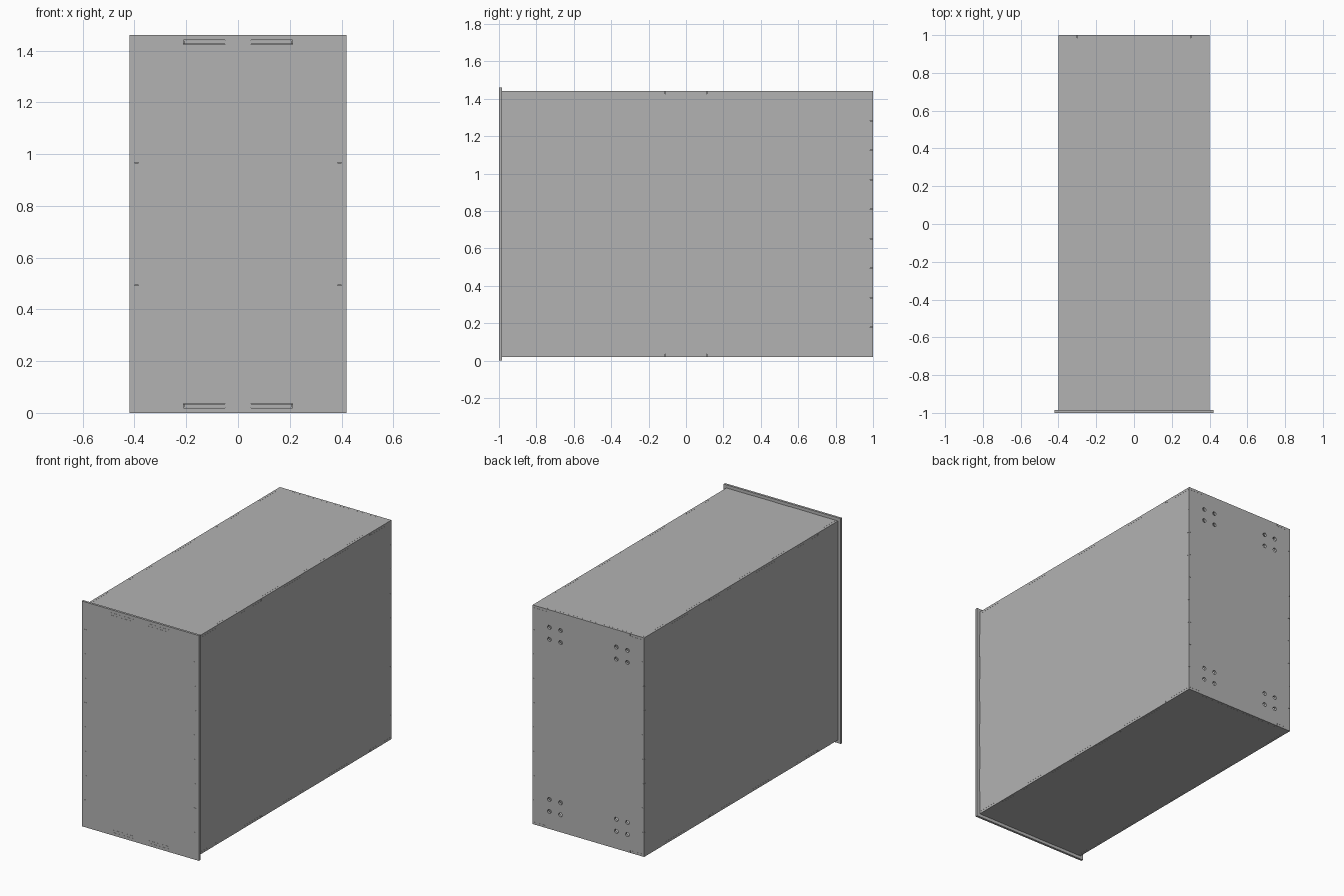
import bpy
import bmesh
from mathutils import Matrix, Vector

cube = bpy.data.objects.get("Cube")
if cube:
    bpy.data.objects.remove(cube)

grey = bpy.data.materials.new("board grey")
grey.use_nodes = True
colour = (0.45, 0.45, 0.45, 1)
grey.diffuse_color = colour
grey.node_tree.nodes["Principled BSDF"].inputs["Base Color"].default_value = colour

T = 0.015           # board thickness
W, D = 0.4, 1.0     # half width and half depth
Z0, Z1 = 0.02, 1.44  # body bottom and top
KERF = 0.0005


def add_box(bm, lo, hi, grow=0):
    lo, hi = Vector(lo), Vector(hi)
    size = hi - lo + Vector((2 * grow,) * 3)
    bmesh.ops.create_cube(bm, size=1, matrix=Matrix.Translation((lo + hi) / 2) @ Matrix.Diagonal(size.to_4d()))


def make_object(name, bm):
    mesh = bpy.data.meshes.new(name)
    bm.to_mesh(mesh)
    bm.free()
    obj = bpy.data.objects.new(name, mesh)
    bpy.context.collection.objects.link(obj)
    return obj


# Board extents
boards = {
    "front_panel": ((-0.42, -D, 0), (0.42, T - D, 1.46)),
    "back_panel": ((-W, D - T, Z0), (W, D, Z1)),
    "left_side": ((W - T, -D, Z0), (W, D, Z1)),
    "right_side": ((-W, -D, Z0), (T - W, D, Z1)),
    "top_panel": ((-W, -D, Z1 - T), (W, D, Z1)),
    "bottom_panel": ((-W, -D, Z0), (W, D, Z0 + T)),
}
cutters = {name: bmesh.new() for name in boards}


# Finger joint: along the shared edge the two boards are notched in turn
def joint(first, second, axis, stops):
    lo = [max(p) for p in zip(boards[first][0], boards[second][0])]
    hi = [min(p) for p in zip(boards[first][1], boards[second][1])]
    for i, (a, b) in enumerate(zip(stops, stops[1:])):
        lo[axis], hi[axis] = a, b
        add_box(cutters[second if i % 2 else first], lo, hi, KERF)


def spaced(a, b, n):
    return [a + (b - a) * i / n for i in range(n + 1)]


upright = spaced(Z0, Z1, 9)
deep = spaced(-D, D, 9)
for side in ("left_side", "right_side"):
    joint(side, "front_panel", 2, upright)
    joint("back_panel", side, 2, upright)
for flat in ("top_panel", "bottom_panel"):
    joint(flat, "front_panel", 0, [-W, -0.21, -0.05, 0.05, 0.21, W])
    joint("back_panel", flat, 0, [-W, -0.3, 0.3, W])
    joint(flat, "right_side", 1, deep)
    joint("left_side", flat, 1, deep)

# Groups of four round holes near the corners of the back
for x in (-0.28, -0.2, 0.2, 0.28):
    for z in (0.133, 0.211, 1.249, 1.327):
        place = Matrix.Translation((x, D - T / 2, z)) @ Matrix.Rotation(1.5708, 4, "X")
        bmesh.ops.create_cone(cutters["back_panel"], cap_ends=True, segments=20,
                              radius1=0.013, radius2=0.013, depth=4 * T, matrix=place)

# Cut every board
for name, (lo, hi) in boards.items():
    bm = bmesh.new()
    add_box(bm, lo, hi)
    board = make_object(name, bm)
    cutter = make_object("cutter", cutters[name])
    cutter.hide_render = True
    mod = board.modifiers.new("notches", "BOOLEAN")
    mod.object, mod.operation = cutter, "DIFFERENCE"
    mod.solver, mod.use_self = "EXACT", True
    bpy.context.view_layer.update()
    cut = bpy.data.meshes.new_from_object(board.evaluated_get(bpy.context.evaluated_depsgraph_get()))
    board.modifiers.clear()
    board.data = cut
    cut.materials.clear()
    cut.materials.append(grey)
    bpy.data.objects.remove(cutter)
